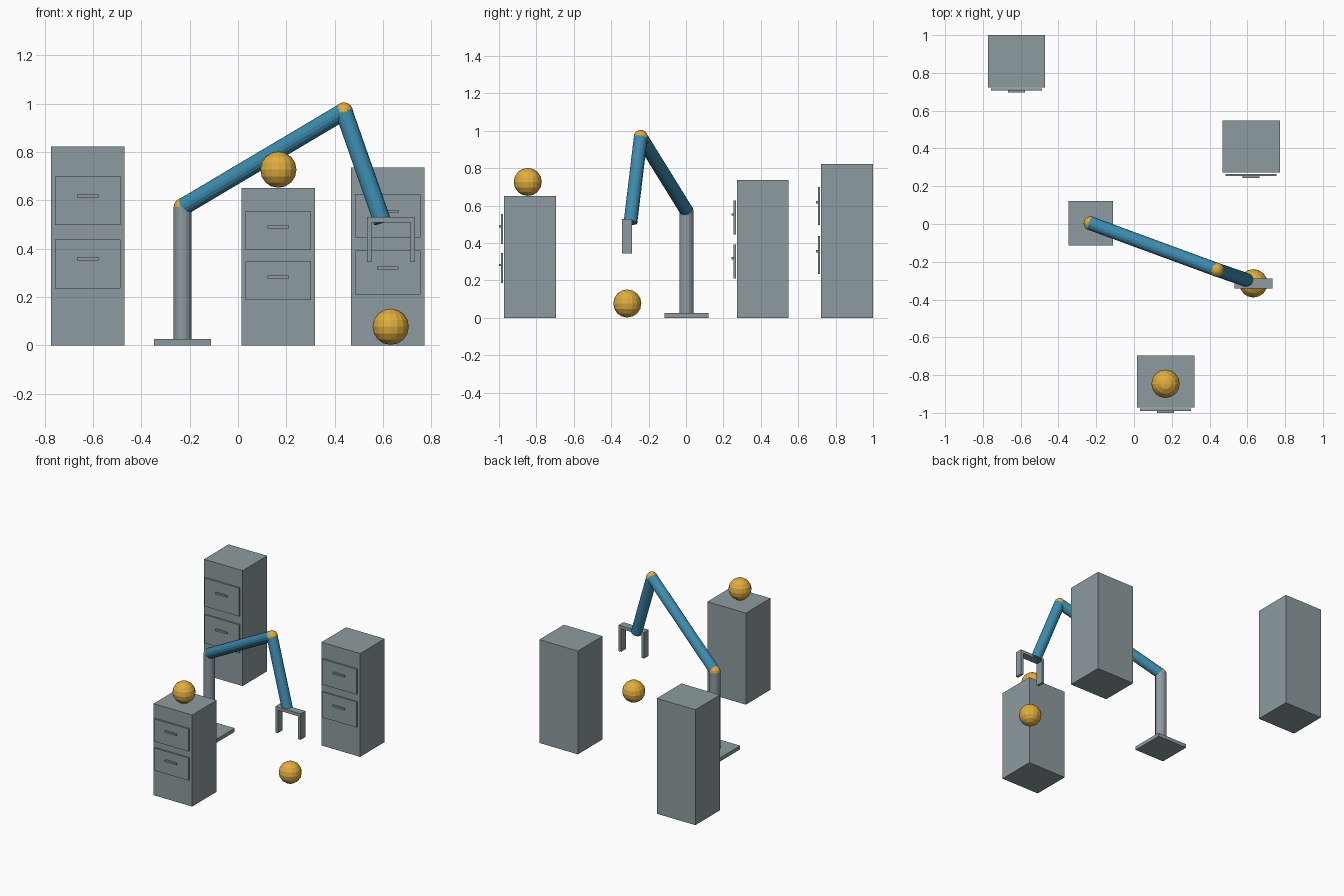
import bpy
from mathutils import Vector

if "Cube" in bpy.data.objects:
    bpy.data.objects.remove(bpy.data.objects["Cube"])


def material(name, rgb):
    m = bpy.data.materials.new(name)
    m.diffuse_color = (*rgb, 1)
    m.use_nodes = True
    m.node_tree.nodes["Principled BSDF"].inputs["Base Color"].default_value = m.diffuse_color
    return m


GREY = material("steel grey", (0.27, 0.33, 0.35))
BLUE = material("arm blue", (0.045, 0.26, 0.42))
GOLD = material("warm gold", (0.75, 0.42, 0.05))


def finish(name, mat):
    ob = bpy.context.object
    ob.name = name
    ob.data.materials.append(mat)
    return ob


def box(name, lo, hi, mat=GREY):
    lo, hi = Vector(lo), Vector(hi)
    bpy.ops.mesh.primitive_cube_add(size=1, location=(lo + hi) / 2)
    bpy.context.object.scale = hi - lo
    return finish(name, mat)


def rod(name, a, b, radius, mat):
    a, b = Vector(a), Vector(b)
    bpy.ops.mesh.primitive_cylinder_add(vertices=16, radius=radius,
                                        depth=(b - a).length, location=(a + b) / 2)
    ob = finish(name, mat)
    ob.rotation_euler = (b - a).to_track_quat('Z', 'Y').to_euler()
    return ob


def ball(name, centre, radius):
    bpy.ops.mesh.primitive_uv_sphere_add(segments=16, ring_count=8,
                                         radius=radius, location=centre)
    return finish(name, GOLD)


# Filing cabinets: centre x, front y, height; each with two drawers and handles
def cabinet(name, x, y, h):
    box(name + "_body", (x - 0.152, y, 0), (x + 0.152, y + 0.277, h))
    for level, frac in (("lower", 0.41), ("upper", 0.728)):
        z, half = frac * h, 0.123 * h
        box(f"{name}_{level}_drawer", (x - 0.135, y - 0.017, z - half),
            (x + 0.135, y - 0.006, z + half))
        z += 0.024 * h
        box(f"{name}_{level}_handle", (x - 0.045, y - 0.028, z - 0.006),
            (x + 0.045, y - 0.015, z + 0.006))


cabinet("tall_cabinet", -0.622, 0.723, 0.822)
cabinet("short_cabinet", 0.167, -0.972, 0.652)
cabinet("middle_cabinet", 0.62, 0.272, 0.736)

# Arm: base plate, column, two links and their joints
shoulder = (-0.229, 0.003, 0.572)
elbow = (0.438, -0.242, 0.968)
wrist = (0.598, -0.297, 0.51)
R = 0.0375
box("base_plate", (-0.347, -0.115, 0), (-0.111, 0.121, 0.026))
rod("column", (-0.229, 0.003, 0.02), shoulder, R, GREY)
rod("upper_arm", shoulder, elbow, R - 0.001, BLUE)
rod("forearm", elbow, wrist, R - 0.001, BLUE)
ball("shoulder_joint", shoulder, R)
ball("elbow_joint", elbow, R)

# Gripper: palm bar and two fingers
box("gripper_palm", (0.533, -0.341, 0.508), (0.733, -0.288, 0.53))
for side, x in (("left", 0.533), ("right", 0.713)):
    box(f"{side}_finger", (x, -0.341, 0.345), (x + 0.02, -0.288, 0.51))

# Loose balls
ball("floor_ball", (0.632, -0.314, 0.077), 0.075)
ball("cabinet_ball", (0.167, -0.846, 0.727), 0.075)
